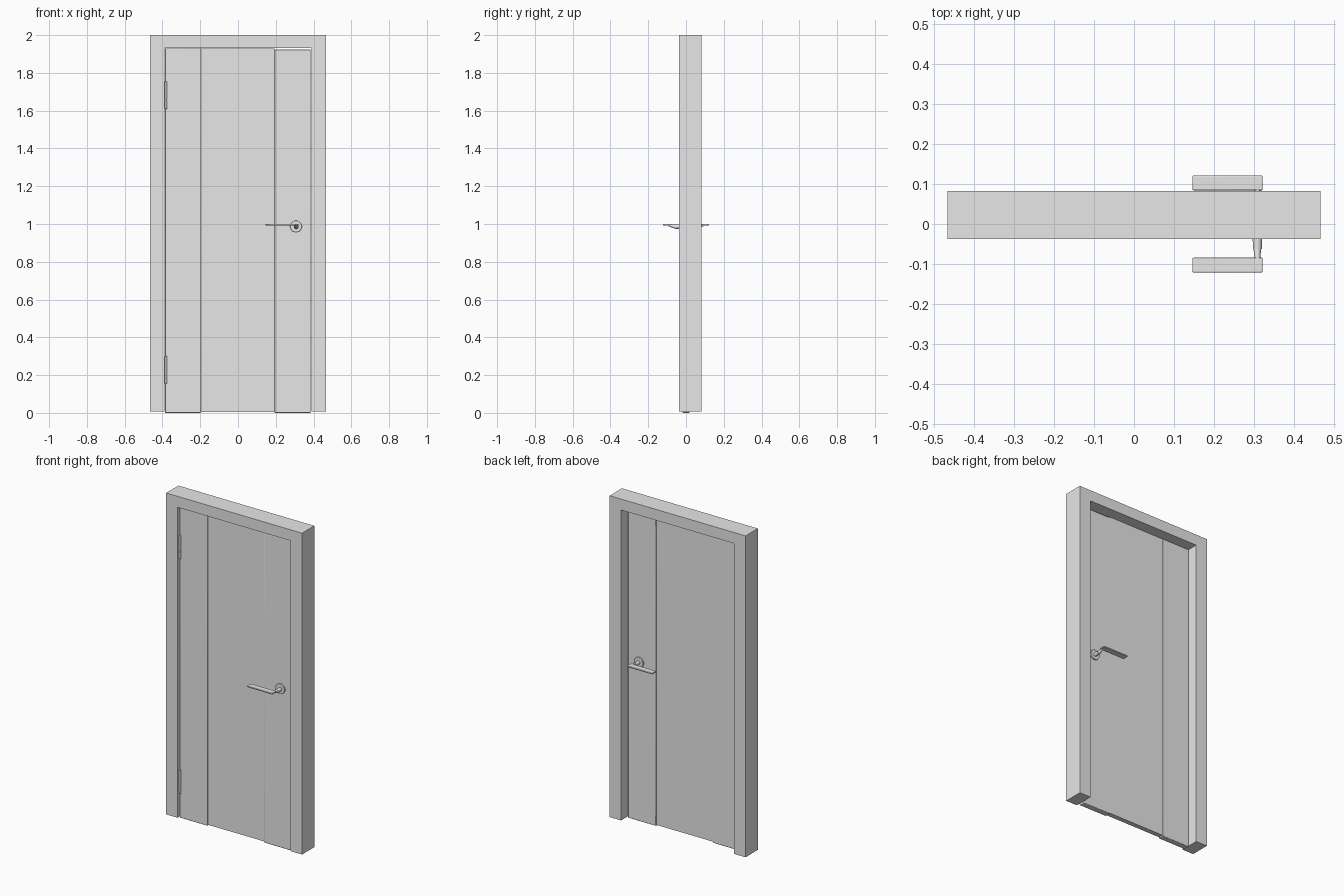
import bpy, bmesh, math
from mathutils import Vector

if "Cube" in bpy.data.objects:
    bpy.data.objects.remove(bpy.data.objects["Cube"], do_unlink=True)

grey = bpy.data.materials.new("light grey")
grey.use_nodes = True
grey.diffuse_color = (0.8, 0.8, 0.8, 1)
grey.node_tree.nodes["Principled BSDF"].inputs["Base Color"].default_value = (0.8, 0.8, 0.8, 1)


def finish(name, bm, bevel=0.0, smooth=False):
    """Turn a bmesh into a named, coloured object."""
    bmesh.ops.recalc_face_normals(bm, faces=bm.faces)
    mesh = bpy.data.meshes.new(name)
    bm.to_mesh(mesh)
    bm.free()
    mesh.materials.append(grey)
    obj = bpy.data.objects.new(name, mesh)
    bpy.context.collection.objects.link(obj)
    if bevel:
        mod = obj.modifiers.new("bevel", "BEVEL")
        mod.width = bevel
        mod.segments = 3
    if smooth:
        bpy.ops.object.select_all(action="DESELECT")
        obj.select_set(True)
        bpy.context.view_layer.objects.active = obj
        bpy.ops.object.shade_smooth_by_angle(angle=math.radians(40))
    return obj


def box(name, lo, hi, bevel=0.0):
    bm = bmesh.new()
    bmesh.ops.create_cube(bm, size=1)
    lo, hi = Vector(lo), Vector(hi)
    for v in bm.verts:
        v.co = (lo + hi) / 2 + v.co * (hi - lo)
    return finish(name, bm, bevel, bevel > 0)


def rod(name, a, b, r1, r2, sides=24, bevel=0.0):
    """Cylinder or cone from point a to point b."""
    a, b = Vector(a), Vector(b)
    bm = bmesh.new()
    bmesh.ops.create_cone(bm, cap_ends=True, segments=sides, radius1=r1, radius2=r2, depth=(b - a).length)
    turn = Vector((0, 0, 1)).rotation_difference(b - a)
    for v in bm.verts:
        v.co = turn @ v.co + (a + b) / 2
    return finish(name, bm, bevel, True)


# Frame: two jambs and a head as one extruded outline
outline = [(-0.466, 0.007), (-0.466, 2), (0.466, 2), (0.466, 0.007),
           (0.388, 0.007), (0.388, 1.932), (-0.388, 1.932), (-0.388, 0.007)]
bm = bmesh.new()
face = bm.faces.new([bm.verts.new((x, -0.038, z)) for x, z in outline])
new = bmesh.ops.extrude_face_region(bm, geom=[face])["geom"]
bmesh.ops.translate(bm, vec=(0, 0.12, 0), verts=[v for v in new if isinstance(v, bmesh.types.BMVert)])
finish("door_frame", bm)

# Door leaf: flat centre panel between two thicker side panels
box("centre_panel", (-0.196, -0.015, 0.006), (0.193, 0.015, 1.93))
box("right_side_panel", (-0.386, -0.019, 0), (-0.196, 0.019, 1.93), 0.004)
box("left_side_panel", (0.193, -0.019, 0), (0.385, 0.019, 1.924), 0.004)

# Hinges: knuckles with end caps
for label, z in (("lower", 0.155), ("upper", 1.61)):
    for i, (z0, z1) in enumerate(((0, 0.045), (0.048, 0.145))):
        rod(f"{label}_hinge_knuckle_{i + 1}", (-0.382, -0.024, z + z0), (-0.382, -0.024, z + z1),
            0.006, 0.006, 16, 0.001)
    rod(f"{label}_hinge_pin", (-0.382, -0.024, z + 0.002), (-0.382, -0.024, z + 0.143), 0.004, 0.004, 12)

# Lever handles on both faces
for label, s in (("front", -1), ("back", 1)):
    rod(f"{label}_rosette", (0.307, s * 0.016, 0.987), (0.307, s * 0.028, 0.987), 0.031, 0.031, 32, 0.002)
    rod(f"{label}_handle_collar", (0.308, s * 0.026, 0.986), (0.308, s * 0.062, 0.986), 0.012, 0.011)
    rod(f"{label}_handle_neck", (0.308, s * 0.058, 0.986), (0.308, s * 0.095, 0.995), 0.010, 0.006)
    y0, y1 = sorted((s * 0.084, s * 0.121))
    box(f"{label}_lever", (0.146, y0, 0.991), (0.321, y1, 1.0), 0.003)
